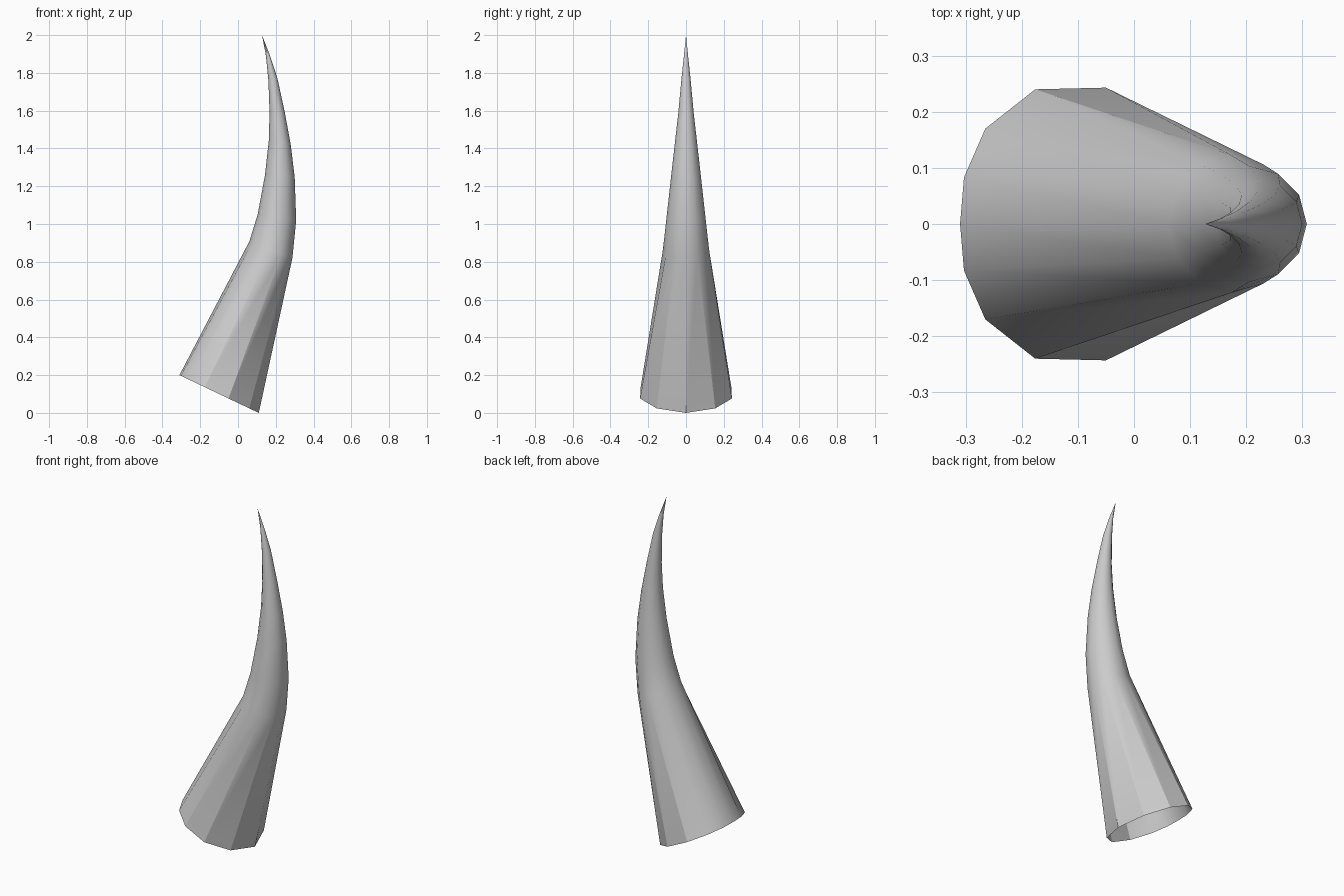
import bpy, bmesh, math

if "Cube" in bpy.data.objects:
    bpy.data.objects.remove(bpy.data.objects["Cube"])

# Side profile of the horn: (left x, left z, right x, right z) for each ring
RINGS = [
    (0.061, 0.91, 0.288, 0.82),
    (0.104, 1.05, 0.308, 1.02),
    (0.143, 1.26, 0.300, 1.25),
    (0.163, 1.44, 0.279, 1.42),
    (0.167, 1.59, 0.248, 1.59),
    (0.161, 1.76, 0.209, 1.77),
    (0.148, 1.89, 0.170, 1.89),
]
TIP = (0.127, 0, 2.0)
SIDES = 12

# Uneven base outline: (x, y) from the front lip round to the back
BASE = [(0.11, 0), (0.06, 0.155), (-0.05, 0.243), (-0.176, 0.24),
        (-0.265, 0.17), (-0.303, 0.083), (-0.31, 0)]

bm = bmesh.new()


def ring(lx, lz, rx, rz):
    """Tilted circle spanning the left and right profile points."""
    r = math.hypot(rx - lx, rz - lz) / 2
    verts = []
    for i in range(SIDES):
        a = 2 * math.pi * i / SIDES
        t = (1 + math.cos(a)) / 2
        verts.append(bm.verts.new((lx + (rx - lx) * t, r * math.sin(a), lz + (rz - lz) * t)))
    return verts


# Open base, mirrored across y and tilted
outline = BASE + [(x, -y) for x, y in BASE[-2:0:-1]]
rows = [[bm.verts.new((x, y, (0.11 - x) * 0.2 / 0.42)) for x, y in outline]]
rows += [ring(*p) for p in RINGS]

# Skin between rings, closing at the tip
for low, high in zip(rows, rows[1:]):
    for i in range(SIDES):
        j = (i + 1) % SIDES
        bm.faces.new((low[i], low[j], high[j], high[i]))
tip = bm.verts.new(TIP)
for i in range(SIDES):
    bm.faces.new((rows[-1][i], rows[-1][(i + 1) % SIDES], tip))

mesh = bpy.data.meshes.new("horn")
bm.to_mesh(mesh)
bm.free()
horn = bpy.data.objects.new("horn", mesh)
bpy.context.collection.objects.link(horn)
bpy.context.view_layer.objects.active = horn
horn.select_set(True)
bpy.ops.object.shade_smooth_by_angle(angle=math.radians(31))
